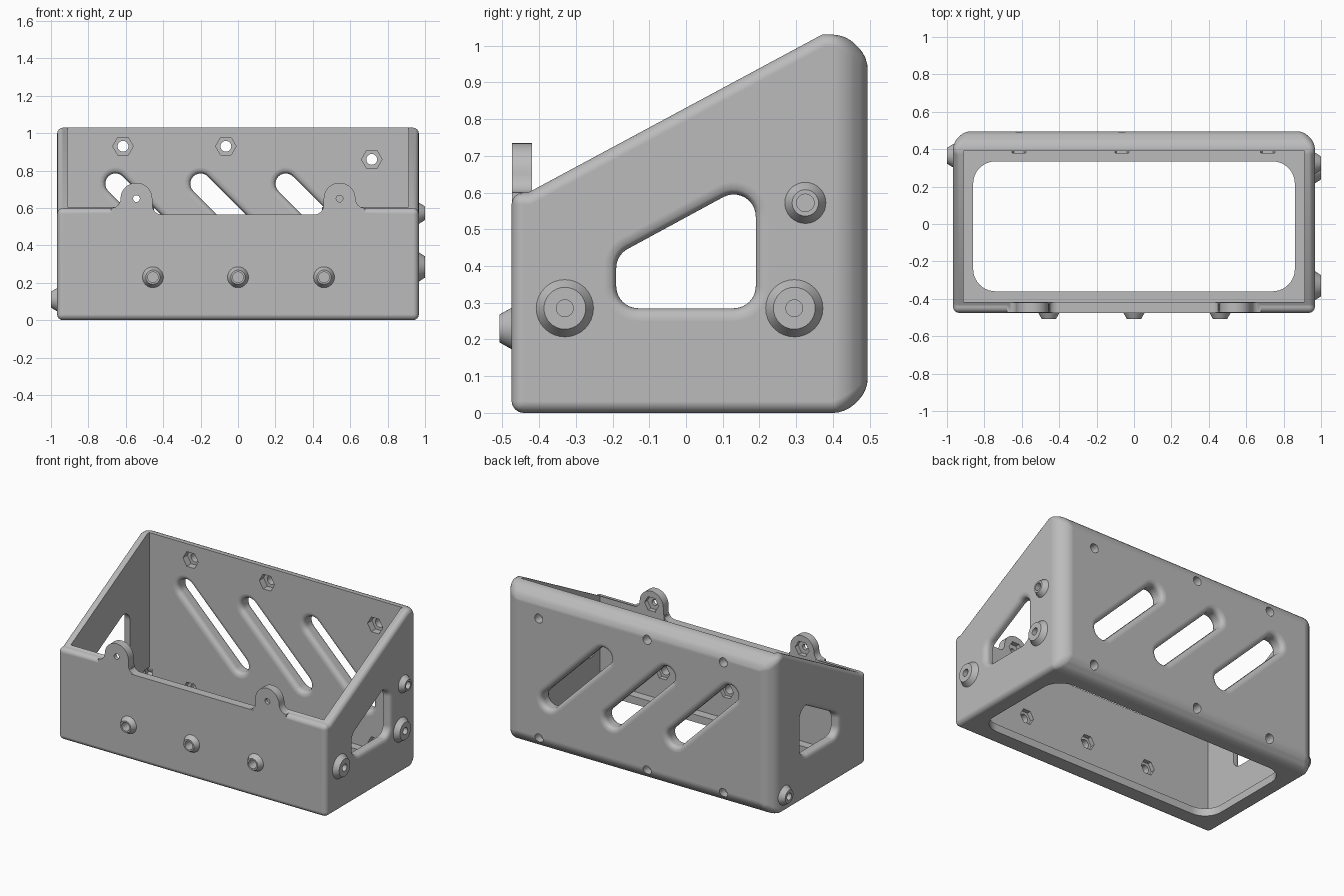
import bpy, bmesh, math
from math import pi, sin, cos, atan2, sqrt

cube = bpy.data.objects.get("Cube")
if cube:
    bpy.data.objects.remove(cube, do_unlink=True)

grey = bpy.data.materials.new("light_grey_plastic")
grey.use_nodes = True
grey.diffuse_color = (0.5, 0.5, 0.5, 1)
grey.node_tree.nodes["Principled BSDF"].inputs["Base Color"].default_value = (0.5, 0.5, 0.5, 1)


def outline(centres, r, n=10):
    """Convex outline: a disc of radius r swept round the centres (counter-clockwise)."""
    if len(centres) == 1:
        u, v = centres[0]
        return [(u + r * cos(2 * pi * i / n), v + r * sin(2 * pi * i / n)) for i in range(n)]
    pts = []
    for i, c in enumerate(centres):
        p, q = centres[i - 1], centres[(i + 1) % len(centres)]
        a0 = atan2(c[1] - p[1], c[0] - p[0]) - pi / 2
        a1 = atan2(q[1] - c[1], q[0] - c[0]) - pi / 2
        sweep = (a1 - a0) % (2 * pi)
        pts += [(c[0] + r * cos(a0 + sweep * k / n), c[1] + r * sin(a0 + sweep * k / n))
                for k in range(n + 1)]
    return pts


def loft(name, axis, rings):
    """Solid through (depth, outline) rings along an axis."""
    place = {"x": lambda u, v, d: (d, u, v),
             "y": lambda u, v, d: (u, d, v),
             "z": lambda u, v, d: (u, v, d)}[axis]
    bm = bmesh.new()
    loops = [[bm.verts.new(place(u, v, d)) for u, v in pts] for d, pts in rings]
    n = len(loops[0])
    for a, b in zip(loops, loops[1:]):
        for i in range(n):
            bm.faces.new((a[i], a[(i + 1) % n], b[(i + 1) % n], b[i]))
    bm.faces.new(loops[0])
    bm.faces.new(loops[-1])
    bmesh.ops.recalc_face_normals(bm, faces=bm.faces)
    me = bpy.data.meshes.new(name)
    bm.to_mesh(me)
    bm.free()
    me.materials.append(grey)
    ob = bpy.data.objects.new(name, me)
    bpy.context.scene.collection.objects.link(ob)
    return ob


def rod(name, axis, uv, d0, d1, r, n=24):
    pts = outline([uv], r, n)
    return loft(name, axis, [(d0, pts), (d1, pts)])


def block(name, x, y, z):
    pts = [(x[0], y[0]), (x[1], y[0]), (x[1], y[1]), (x[0], y[1])]
    return loft(name, "z", [(z[0], pts), (z[1], pts)])


def filleted(name, axis, centres, r, lo, hi, f):
    """Cutter through lo..hi whose two mouths flare with fillet radius f."""
    flare = [(f * k / 5, f - sqrt(f * f - (f - f * k / 5) ** 2)) for k in range(6)]
    st = [(lo - 0.06, f)] + [(lo + t, o) for t, o in flare]
    st += [(hi - t, o) for t, o in reversed(flare)] + [(hi + 0.06, f)]
    return loft(name, axis, [(d, outline(centres, r + o)) for d, o in st])


def apply_mod(ob, mod):
    bpy.context.view_layer.objects.active = ob
    bpy.ops.object.modifier_apply(modifier=mod.name)


def combine(ob, parts, operation):
    for p in parts:
        m = ob.modifiers.new("join", "BOOLEAN")
        m.operation, m.solver, m.object = operation, "EXACT", p
        apply_mod(ob, m)
        bpy.data.objects.remove(p, do_unlink=True)


W, FRONT, BACK = 0.967, -0.475, 0.495
INNER_X, INNER_F, INNER_B = 0.912, -0.418, 0.39

# Sloped outer block with chamfered back edges and softened corners
side = [(FRONT, 0), (BACK, 0), (BACK, 1.03), (0.37, 1.03), (-0.43, 0.6), (FRONT, 0.6)]
body = loft("sloped_bin", "x", [(-W, side), (W, side)])
bm = bmesh.new()
bm.from_mesh(body.data)
back_edges = [e for e in bm.edges if all(v.co.y > BACK - 0.01 for v in e.verts)]
bmesh.ops.bevel(bm, geom=back_edges, offset=0.06, segments=1, affect="EDGES")
bm.to_mesh(body.data)
bm.free()
bev = body.modifiers.new("round", "BEVEL")
bev.width, bev.segments = 0.032, 4
bev.limit_method, bev.angle_limit = "ANGLE", math.radians(31)
apply_mod(body, bev)

# Cavity, floor opening and lowered front rim
combine(body, [
    block("cavity", (-INNER_X, INNER_X), (INNER_F, INNER_B), (0.05, 1.5)),
    loft("floor_opening", "z", [(d, outline([(-0.74, -0.24), (0.74, -0.24), (0.74, 0.215),
                                            (-0.74, 0.215)], 0.12)) for d in (-0.1, 0.3)]),
    block("rim_dip", (-0.45, 0.45), (-0.6, -0.3), (0.565, 1.5)),
], "DIFFERENCE")

# Screw bosses: axis, position on wall, wall depth, outward sign, radius, tip, hole
bosses = [("y", (x, 0.23), FRONT, -1, 0.056, 0.038, 0.028) for x in (-0.455, 0.0, 0.46)]
bosses += [("x", (0.325, 0.572), W, 1, 0.056, 0.036, 0.024),
           ("x", (-0.33, 0.285), W, 1, 0.078, 0.057, 0.023),
           ("x", (0.295, 0.285), W, 1, 0.078, 0.057, 0.023),
           ("x", (0.365, 0.11), -W, -1, 0.062, 0.042, 0.023)]
added, cuts = [], []
for axis, uv, d, s, r, tip, hole in bosses:
    steps = [(-0.02, r), (0.0, r), (0.008, r * 0.93), (0.033, tip)]
    added.append(loft("boss", axis, [(d + s * t, outline([uv], q, 32)) for t, q in steps]))
    cuts.append(rod("screw_hole", axis, uv, d + s * 0.08, d - s * 0.08, hole))
    cuts.append(rod("nut_pocket", axis, uv, d - s * 0.03, d - s * 0.075, 0.05, 6))

# Mounting lugs on the front rim, filleted into the wall
for sgn in (-1, 1):
    top = [(0.085 * cos(a), 0.65 + 0.085 * sin(a)) for a in (pi * k / 16 for k in range(17))]
    arcs = [pi + pi / 2 * k / 6 for k in range(7)]
    outer = [(0.135 + 0.05 * cos(a), 0.65 + 0.05 * sin(a)) for a in reversed(arcs)]
    inner = [(-0.135 - 0.05 * cos(a), 0.615 + 0.05 * sin(a)) for a in arcs]
    pts = [(-0.135, 0.5), (0.135, 0.5)] + outer + top[1:] + inner
    pts = [(sgn * (0.543 + u), v) for u, v in pts]
    added.append(loft("lug", "y", [(-0.474, pts), (-0.42, pts)]))
    cuts.append(rod("lug_hole", "y", (sgn * 0.543, 0.65), -0.6, -0.35, 0.018))
    cuts.append(rod("lug_pocket", "y", (sgn * 0.543, 0.65), -0.45, -0.38, 0.05, 6))
combine(body, added, "UNION")

# Back wall: diagonal slots and nut-backed screw holes
for x in (-0.655, -0.2, 0.255):
    cuts.append(filleted("slot", "y", [(x, 0.73), (x + 0.39, 0.34)], 0.055, INNER_B, BACK, 0.035))
for x, z in ((-0.615, 0.93), (-0.065, 0.93), (0.715, 0.86)):
    for h in (z, 0.08):
        cuts.append(rod("back_hole", "y", (x, h), 0.36, 0.6, 0.029))
        cuts.append(rod("back_pocket", "y", (x, h), 0.38, 0.435, 0.055, 6))

# Side windows through both walls
window = [(-0.13, 0.345), (0.13, 0.345), (0.13, 0.535), (-0.13, 0.394)]
cuts.append(filleted("side_windows", "x", window, 0.06, -W, W, 0.035))
combine(body, cuts, "DIFFERENCE")

# Smooth shading with crisp cut edges
bpy.ops.object.select_all(action="DESELECT")
body.select_set(True)
bpy.context.view_layer.objects.active = body
bpy.ops.object.shade_smooth_by_angle(angle=math.radians(35))
wn = body.modifiers.new("even_shading", "WEIGHTED_NORMAL")
wn.weight, wn.keep_sharp = 100, True
